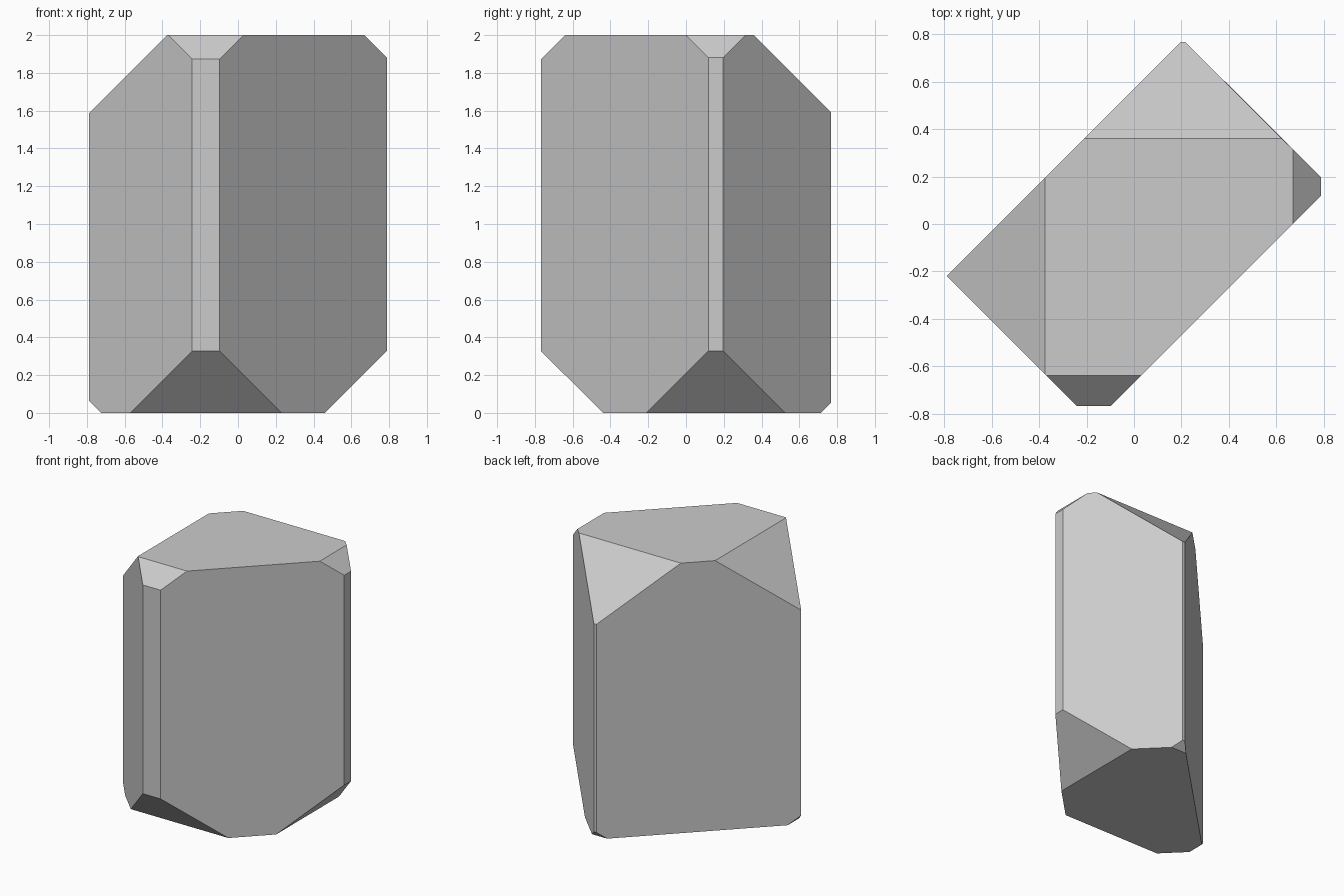
import bpy, bmesh
from mathutils import Vector

if "Cube" in bpy.data.objects:
    bpy.data.objects.remove(bpy.data.objects["Cube"])

# Starting block: width, depth, height, standing on z = 0
bpy.ops.mesh.primitive_cube_add(size=1, location=(0, 0, 0))
stone = bpy.context.object
stone.name = "faceted_stone"
bm = bmesh.new()
bm.from_mesh(stone.data)
for v in bm.verts:
    v.co = Vector((v.co.x * 1.576, v.co.y * 1.534, v.co.z * 2 + 1))

# 45-degree chamfers: direction of the cut and its offset (direction . point = offset)
cuts = [
    # vertical sides
    ((-1, 1, 0), 0.57), ((1, 1, 0), 0.985), ((1, -1, 0), 0.67), ((-1, -1, 0), 1.01),
    # top edges
    ((-1, 0, 1), 2.375), ((1, 0, 1), 2.67), ((0, 1, 1), 2.36), ((0, -1, 1), 2.64),
    # bottom edges
    ((-1, 0, -1), 0.725), ((1, 0, -1), 0.46), ((0, 1, -1), 0.715), ((0, -1, -1), 0.44),
]


def slice_off(direction, offset):
    n = Vector(direction)
    geom = bm.verts[:] + bm.edges[:] + bm.faces[:]
    bmesh.ops.bisect_plane(bm, geom=geom, dist=1e-5, plane_co=n * offset / n.length_squared,
                           plane_no=n.normalized(), clear_outer=True)
    rim = [e for e in bm.edges if e.is_boundary]
    if rim:
        bmesh.ops.holes_fill(bm, edges=rim, sides=0)


for direction, offset in cuts:
    slice_off(direction, offset)

bmesh.ops.recalc_face_normals(bm, faces=bm.faces)
bm.to_mesh(stone.data)
bm.free()
